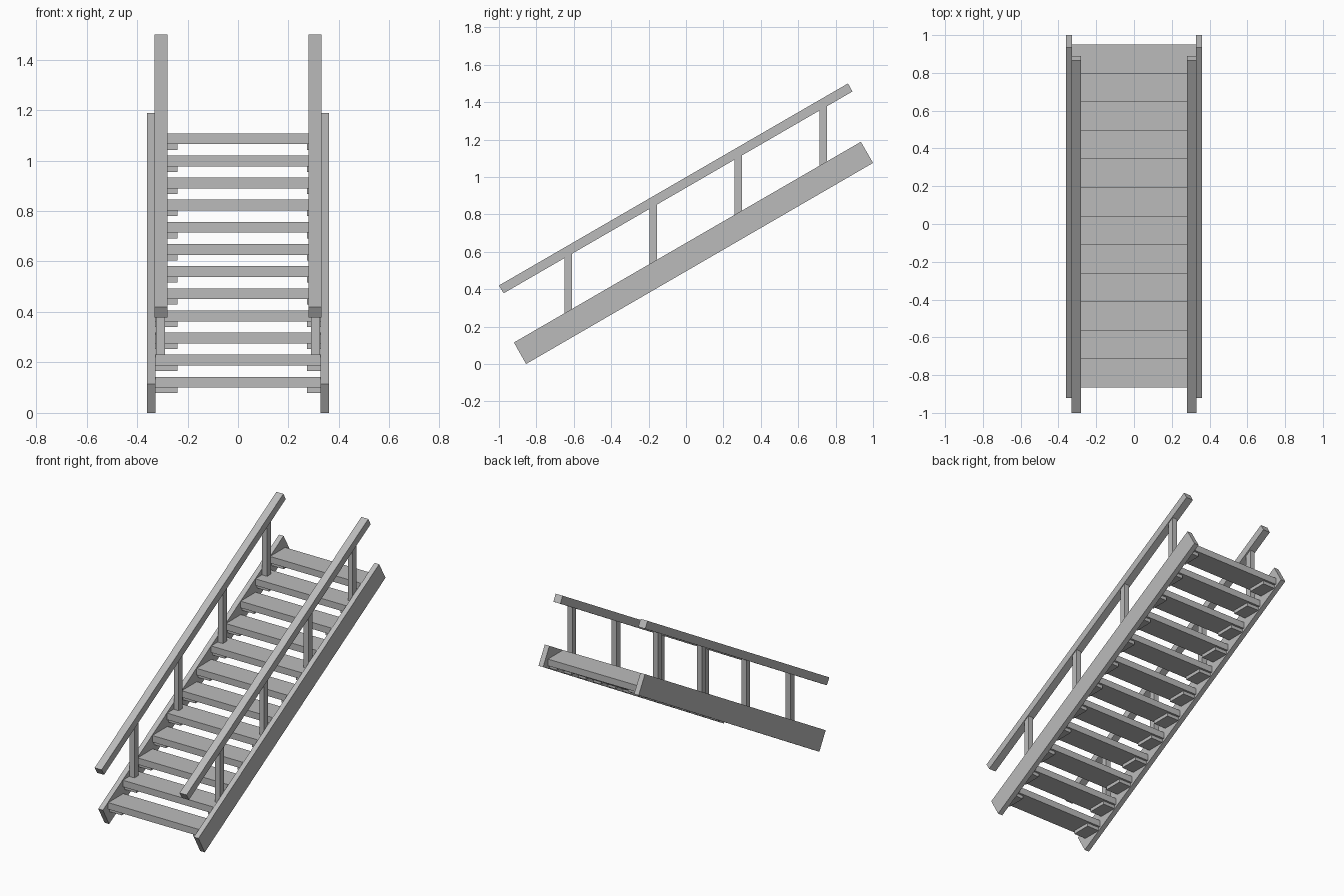
import bpy
import bmesh

cube = bpy.data.objects.get("Cube")
if cube:
    bpy.data.objects.remove(cube, do_unlink=True)

grey = bpy.data.materials.new("plain grey")
grey.use_nodes = True
colour = (0.5, 0.5, 0.5, 1)
grey.diffuse_color = colour
grey.node_tree.nodes["Principled BSDF"].inputs["Base Color"].default_value = colour


def extrude_x(name, profile, x0, x1):
    """Extrude a (y, z) outline from x0 to x1."""
    bm = bmesh.new()
    face = bm.faces.new([bm.verts.new((x0, y, z)) for y, z in profile])
    out = bmesh.ops.extrude_face_region(bm, geom=[face])
    moved = [v for v in out["geom"] if isinstance(v, bmesh.types.BMVert)]
    bmesh.ops.translate(bm, verts=moved, vec=(x1 - x0, 0, 0))
    bmesh.ops.recalc_face_normals(bm, faces=bm.faces)
    mesh = bpy.data.meshes.new(name)
    bm.to_mesh(mesh)
    bm.free()
    mesh.materials.append(grey)
    obj = bpy.data.objects.new(name, mesh)
    bpy.context.collection.objects.link(obj)
    return obj


def box(name, x0, x1, y0, y1, z0, z1):
    return extrude_x(name, [(y0, z0), (y1, z0), (y1, z1), (y0, z1)], x0, x1)


INNER, OUTER = 0.327, 0.36
RISE, RUN = 0.0877, 0.151
FIRST_Y, FIRST_TOP = -0.865, 0.143
stringer = [(-0.92, 0.115), (-0.855, 0), (1.0, 1.075), (0.935, 1.188)]
rail = [(-1.0, 0.42), (-0.975, 0.378), (0.89, 1.457), (0.866, 1.5)]

# Sloping side boards, handrails and their posts
for side, s in (("left", 1), ("right", -1)):
    extrude_x(f"{side}_stringer", stringer, s * INNER, s * OUTER)
    extrude_x(f"{side}_handrail", rail, s * 0.28, s * 0.33)
    for i in range(4):
        y = -0.629 + i * 0.454
        foot = FIRST_TOP + RISE * (1 + 3 * i)
        head = 0.42 + (y + 1.0) * 0.579 - 0.025
        box(f"{side}_post_{i + 1}", s * 0.29, s * 0.325,
            y - 0.02, y + 0.02, foot, head)

# Treads, each on a pair of support blocks
for i in range(12):
    y, top = FIRST_Y + i * RUN, FIRST_TOP + i * RISE
    under = top - 0.043
    box(f"tread_{i + 1}", -INNER, OUTER - 0.001, y, y + 0.154, under, top)
    for side, x0, x1 in (("right", -INNER, -0.24), ("left", 0.273, OUTER - 0.001)):
        box(f"{side}_support_{i + 1}", x0, x1, y + 0.015, y + 0.14,
            under - 0.022, under)
